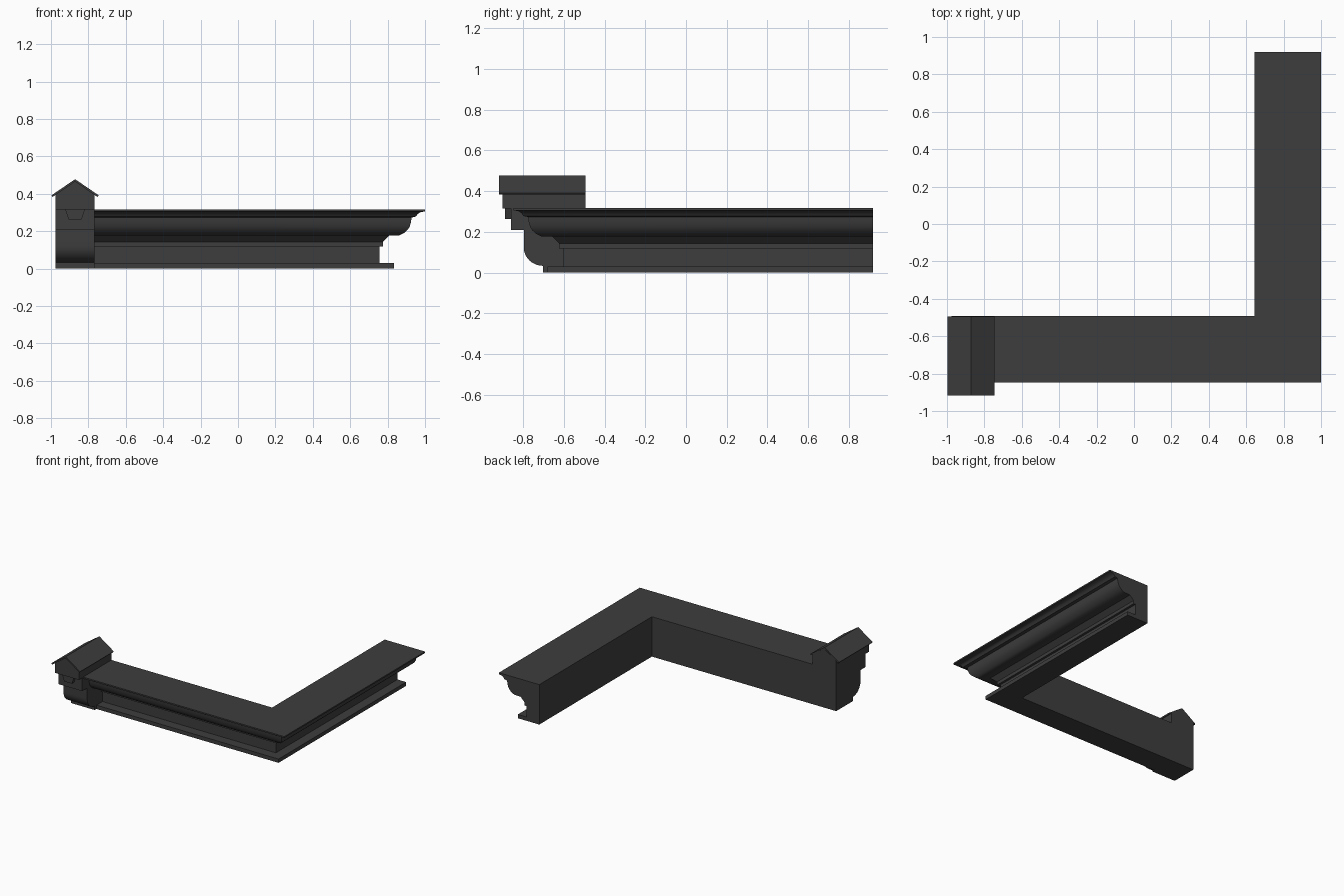
import bpy
import bmesh
import math

cube = bpy.data.objects.get("Cube")
if cube:
    bpy.data.objects.remove(cube, do_unlink=True)

stone = bpy.data.materials.new("dark_grey_stone")
GREY = (0.048, 0.048, 0.048, 1.0)
stone.diffuse_color = GREY
stone.use_nodes = True
stone.node_tree.nodes["Principled BSDF"].inputs["Base Color"].default_value = GREY


def loft(name, rings, smooth=None):
    """Bridge matching closed rings of points and cap both ends."""
    bm = bmesh.new()
    loops = [[bm.verts.new(p) for p in ring] for ring in rings]
    n = len(loops[0])
    for a, b in zip(loops, loops[1:]):
        for i in range(n):
            j = (i + 1) % n
            bm.faces.new((a[i], a[j], b[j], b[i]))
    bm.faces.new(loops[0])
    bm.faces.new(loops[-1])
    bmesh.ops.recalc_face_normals(bm, faces=bm.faces)
    mesh = bpy.data.meshes.new(name)
    bm.to_mesh(mesh)
    bm.free()
    mesh.materials.append(stone)
    obj = bpy.data.objects.new(name, mesh)
    bpy.context.collection.objects.link(obj)
    if smooth:
        bpy.ops.object.select_all(action="DESELECT")
        obj.select_set(True)
        bpy.context.view_layer.objects.active = obj
        bpy.ops.object.shade_smooth_by_angle(angle=math.radians(smooth))
    return obj


def extrude_y(name, outline, y0, y1):
    return loft(name, [[(x, y, z) for x, z in outline] for y in (y0, y1)])


INNER_X, BACK_Y = 0.645, -0.493
MID, HALF = -0.871, 0.104   # bracket centre line and half width

# Cornice: moulding section (depth, height) swept around a mitred corner
section = [(0, 0), (0.188, 0), (0.188, 0.03), (0.112, 0.03), (0.112, 0.117),
           (0.13, 0.117), (0.13, 0.143), (0.165, 0.177), (0.218, 0.178),
           (0.243, 0.19), (0.262, 0.207), (0.273, 0.225), (0.28, 0.25),
           (0.283, 0.273), (0.306, 0.278), (0.314, 0.29), (0.328, 0.301),
           (0.355, 0.306), (0.355, 0.317), (0, 0.317)]
loft("cornice", [
    [(MID, BACK_Y - d, z) for d, z in section],
    [(INNER_X + d, BACK_Y - d, z) for d, z in section],
    [(INNER_X + d, 0.92, z) for d, z in section]], smooth=35)

# End bracket: rounded foot, projecting block above
side = [(BACK_Y, 0), (-0.703, 0), (-0.703, 0.033)]
for i in range(1, 9):
    a = math.radians(90 * i / 8)
    side.append((-0.703 - 0.094 * math.sin(a), 0.123 - 0.09 * math.cos(a)))
side += [(-0.797, 0.21), (-0.86, 0.21), (-0.86, 0.317), (BACK_Y, 0.317)]
loft("end_bracket", [[(x, y, z) for y, z in side]
                     for x in (MID - HALF, MID + HALF)], smooth=35)

# Tapered keystone on the bracket front
extrude_y("keystone", [(MID - 0.053, 0.317), (MID - 0.034, 0.262),
                       (MID + 0.034, 0.262), (MID + 0.053, 0.317)], -0.89, -0.85)

# Gabled block above the bracket
extrude_y("gable_block", [(MID - HALF, 0.315), (MID + HALF, 0.315),
                          (MID + HALF, 0.396), (MID, 0.467),
                          (MID - HALF, 0.396)], -0.902, BACK_Y)

# Thin pitched roof
extrude_y("gable_roof", [(MID - 0.126, 0.392), (MID, 0.478), (MID + 0.126, 0.392),
                         (MID + 0.12, 0.383), (MID, 0.465),
                         (MID - 0.12, 0.383)], -0.918, BACK_Y - 0.002)
